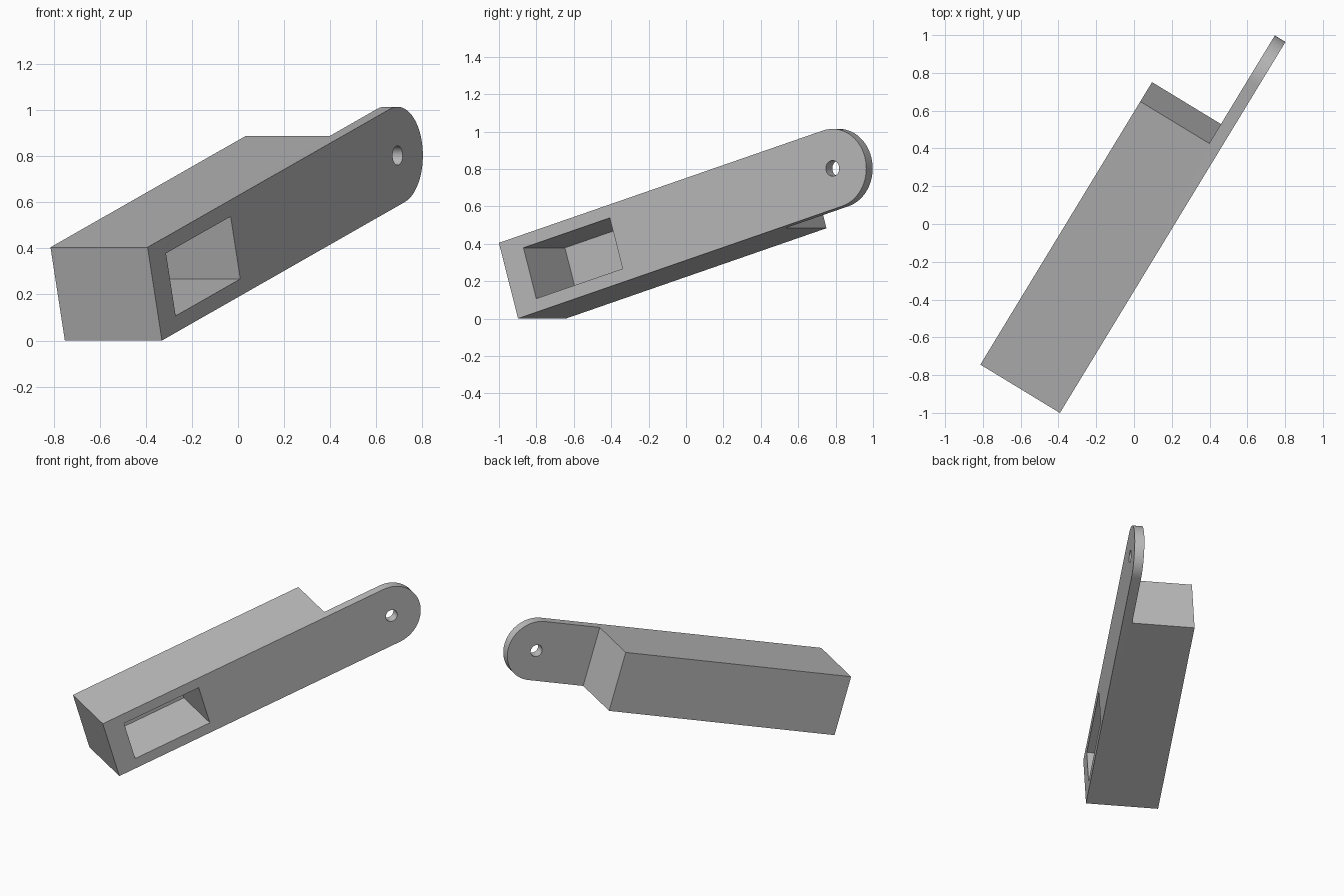
import bpy
import bmesh
import math
from mathutils import Matrix, Vector

cube = bpy.data.objects.get("Cube")
if cube:
    bpy.data.objects.remove(cube, do_unlink=True)

# Dimensions in the arm's own frame: x along, y inward from the outer side, z up
WIDTH, HEIGHT, TONGUE = 0.493, 0.422, 0.066
BLOCK_END, PIVOT, HOLE_R = 1.70, 2.115, 0.042
RADIUS = HEIGHT / 2

# Tilted and turned placement of the whole arm
PLACE = (Matrix.Translation((-0.33, -0.898, 0))
         @ Matrix.Rotation(math.radians(58.7), 4, 'Z')
         @ Matrix.Rotation(math.radians(-16.5), 4, 'Y'))

grey = bpy.data.materials.new("plain grey")
grey.use_nodes = True
grey.diffuse_color = (0.5, 0.5, 0.5, 1)
grey.node_tree.nodes["Principled BSDF"].inputs["Base Color"].default_value = (0.5, 0.5, 0.5, 1)


def prism(name, profile, y0, y1):
    """Extrude an x-z profile from y0 to y1."""
    bm = bmesh.new()
    face = bm.faces.new([bm.verts.new((x, y0, z)) for x, z in profile])
    ext = bmesh.ops.extrude_face_region(bm, geom=[face])
    moved = [v for v in ext["geom"] if isinstance(v, bmesh.types.BMVert)]
    bmesh.ops.translate(bm, verts=moved, vec=Vector((0, y1 - y0, 0)))
    bmesh.ops.recalc_face_normals(bm, faces=bm.faces)
    mesh = bpy.data.meshes.new(name)
    bm.to_mesh(mesh)
    bm.free()
    mesh.materials.append(grey)
    obj = bpy.data.objects.new(name, mesh)
    bpy.context.collection.objects.link(obj)
    return obj


def rect(x0, x1, z0, z1):
    return [(x0, z0), (x1, z0), (x1, z1), (x0, z1)]


def arc(radius, start, end, steps):
    angles = [start + (end - start) * i / steps for i in range(steps + 1)]
    return [(PIVOT + radius * math.cos(a), RADIUS + radius * math.sin(a)) for a in angles]


# Full-width bar with a rounded end
outline = [(0, HEIGHT), (0, 0)] + arc(RADIUS, -math.pi / 2, math.pi / 2, 32)
arm = prism("arm", outline, 0, WIDTH)

# Notch leaving the thin tongue, side pocket, and pivot hole
cutters = [
    prism("notch_cutter", rect(BLOCK_END, 3, -1, 1), TONGUE, 1),
    prism("pocket_cutter", rect(0.14, 0.703, 0.07, 0.353), -0.1, WIDTH - TONGUE),
    prism("hole_cutter", arc(HOLE_R, 0, 2 * math.pi, 32)[:-1], -0.1, 0.3),
]
bpy.ops.object.select_all(action='DESELECT')
bpy.context.view_layer.objects.active = arm
arm.select_set(True)
for cutter in cutters:
    cutter.hide_render = True
    cut = arm.modifiers.new(cutter.name, 'BOOLEAN')
    cut.operation = 'DIFFERENCE'
    cut.solver = 'EXACT'
    cut.object = cutter
    bpy.ops.object.modifier_apply(modifier=cut.name)
    bpy.data.objects.remove(cutter, do_unlink=True)

bpy.ops.object.shade_smooth_by_angle(angle=math.radians(30))
arm.matrix_world = PLACE
